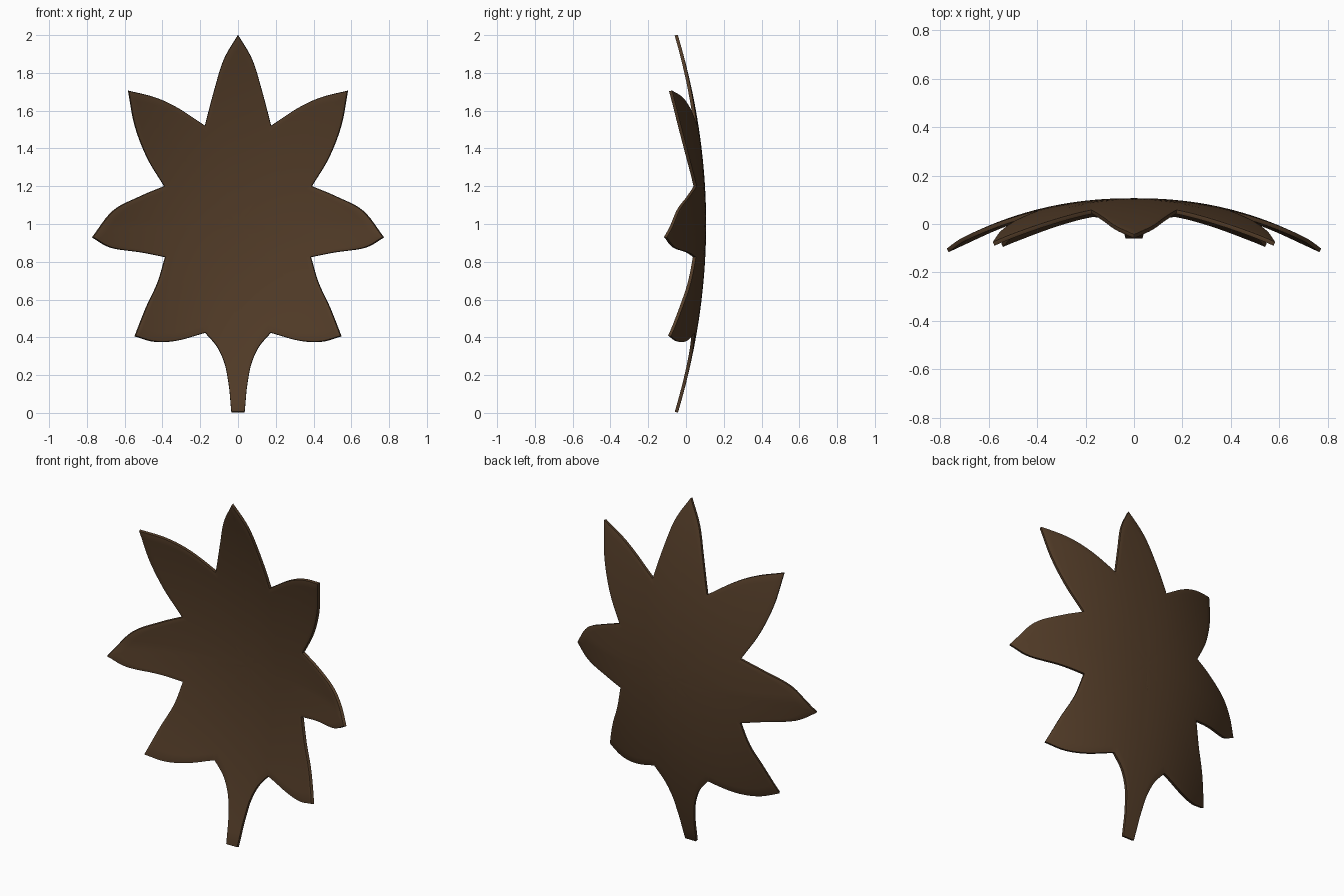
import bpy
import bmesh
import math
from mathutils import Vector

cube = bpy.data.objects.get("Cube")
if cube:
    bpy.data.objects.remove(cube)

# Half outline: one list of (x, z) points per edge, corner to corner
EDGES = [
    [(0, 2), (0.075, 1.87), (0.125, 1.71), (0.175, 1.52)],
    [(0.175, 1.52), (0.32, 1.615), (0.44, 1.67), (0.58, 1.705)],
    [(0.58, 1.705), (0.545, 1.52), (0.48, 1.35), (0.39, 1.2)],
    [(0.39, 1.2), (0.52, 1.145), (0.66, 1.07), (0.77, 0.93)],
    [(0.77, 0.93), (0.67, 0.875), (0.51, 0.85), (0.385, 0.825)],
    [(0.385, 0.825), (0.425, 0.69), (0.485, 0.56), (0.545, 0.407)],
    [(0.545, 0.407), (0.44, 0.378), (0.32, 0.384), (0.173, 0.425)],
    [(0.173, 0.425), (0.11, 0.35), (0.07, 0.26), (0.052, 0.17)],
    [(0.052, 0.17), (0.045, 0.12), (0.04, 0.06), (0.035, 0.004)],
    [(0.035, 0.004), (0, 0.004)],
]
STEPS, RINGS = 6, 14
CENTRE = Vector((0, 1))


def smooth_edge(points):
    """Curve through the points of one edge, without its last point."""
    p = [Vector(q) for q in points]
    p = [2 * p[0] - p[1]] + p + [2 * p[-1] - p[-2]]
    out = []
    for a, b, c, d in zip(p, p[1:], p[2:], p[3:]):
        for i in range(STEPS):
            t = i / STEPS
            out.append(0.5 * (2 * b + (c - a) * t + (2 * a - 5 * b + 4 * c - d) * t ** 2
                              + (3 * b - a - 3 * c + d) * t ** 3))
    return out


def cupped(p):
    """Place a flat point on the cupped leaf surface."""
    x, h = p.x, p.y - 1
    y = 0.098 - 0.35 * abs(x) ** 2.2 - 0.15 * h * h
    y += 0.23 * x * x * min(h, 0)
    return (x, y, p.y)


# Half blade as rings spreading from the centre to the outline
outline = [q for e in EDGES for q in smooth_edge(e)] + [Vector(EDGES[-1][-1])]
bm = bmesh.new()
hub = bm.verts.new(cupped(CENTRE))
inner = None
for r in range(1, RINGS + 1):
    ring = [bm.verts.new(cupped(CENTRE.lerp(q, r / RINGS))) for q in outline]
    for i in range(len(ring) - 1):
        if inner:
            bm.faces.new((inner[i], ring[i], ring[i + 1], inner[i + 1]))
        else:
            bm.faces.new((hub, ring[i], ring[i + 1]))
    inner = ring
bmesh.ops.recalc_face_normals(bm, faces=bm.faces)
mesh = bpy.data.meshes.new("leaf")
bm.to_mesh(mesh)
bm.free()
leaf = bpy.data.objects.new("leaf", mesh)
bpy.context.collection.objects.link(leaf)

# Brown colour
brown = bpy.data.materials.new("dark brown")
brown.use_nodes = True
colour = (0.085, 0.045, 0.021, 1)
brown.diffuse_color = colour
brown.node_tree.nodes["Principled BSDF"].inputs["Base Color"].default_value = colour
mesh.materials.append(brown)

# Other half, thickness and rounded rim
mirror = leaf.modifiers.new("mirror", "MIRROR")
mirror.merge_threshold = 0.0005
solid = leaf.modifiers.new("thickness", "SOLIDIFY")
solid.thickness = 0.017
solid.offset = 0
bevel = leaf.modifiers.new("rounded rim", "BEVEL")
bevel.width = 0.006
bevel.segments = 2
bevel.limit_method = "ANGLE"
bevel.angle_limit = math.radians(60)

bpy.context.view_layer.objects.active = leaf
leaf.select_set(True)
bpy.ops.object.shade_smooth_by_angle(angle=math.radians(50))
